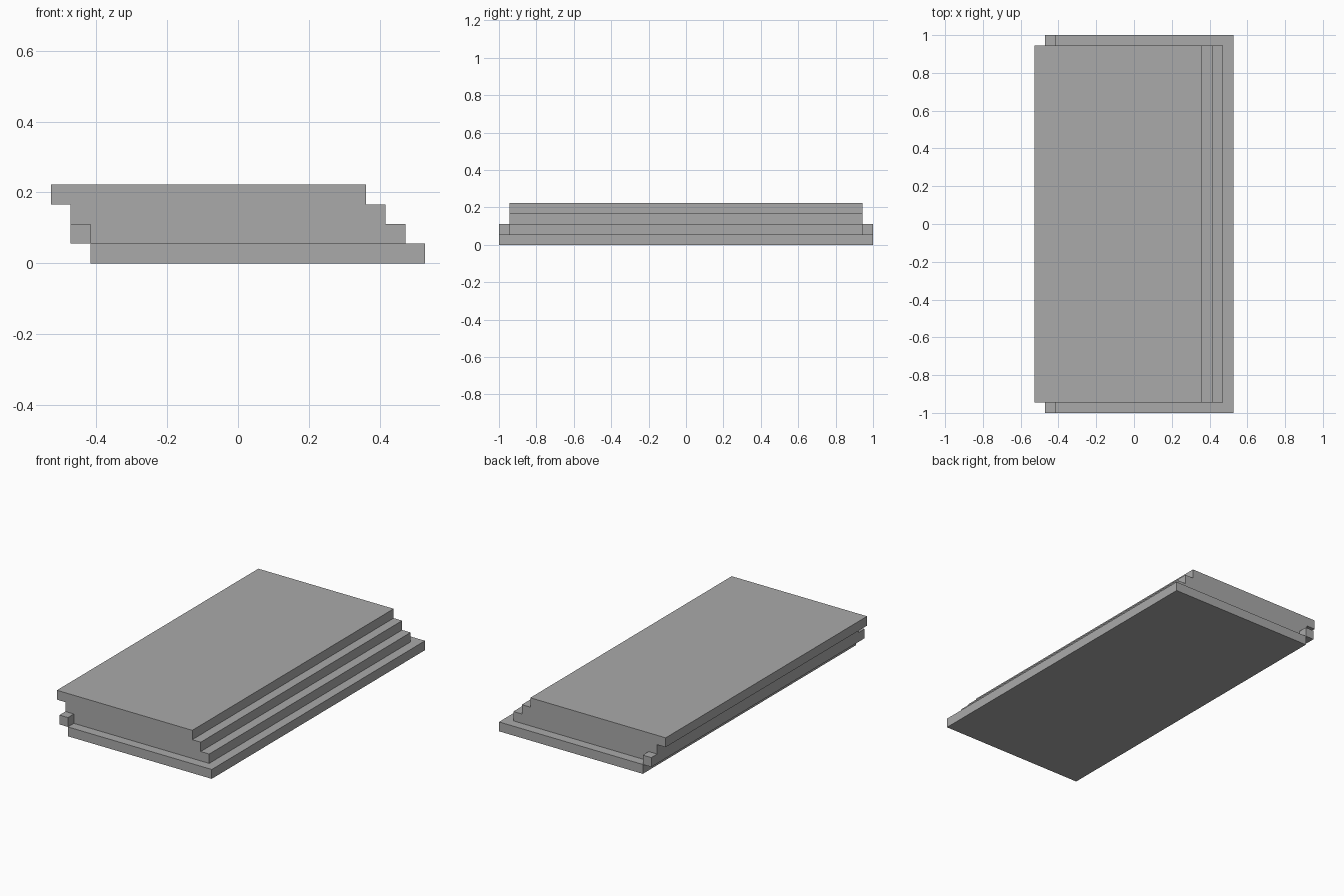
import bpy

# Remove the default cube
cube = bpy.data.objects.get("Cube")
if cube:
    bpy.data.objects.remove(cube, do_unlink=True)

# Single flat grey
GREY = (0.4, 0.4, 0.4, 1.0)
grey = bpy.data.materials.new("plain grey")
grey.use_nodes = True
grey.diffuse_color = GREY
grey.node_tree.nodes["Principled BSDF"].inputs["Base Color"].default_value = GREY

STEP = 1 / 18          # layer height and stair depth
HALF_X = 9.5 * STEP    # half of the overall width
INNER_Y = 1 - STEP     # half length of the upper layers


def extrude_profile(name, profile, y0, y1):
    """Extrude a closed x-z outline along y into a solid."""
    n = len(profile)
    verts = [(x, y, z) for y in (y0, y1) for x, z in profile]
    faces = [tuple(range(n)), tuple(reversed(range(n, 2 * n)))]
    faces += [(i, i + n, (i + 1) % n + n, (i + 1) % n) for i in range(n)]
    mesh = bpy.data.meshes.new(name)
    mesh.from_pydata(verts, [], faces)
    mesh.materials.append(grey)
    obj = bpy.data.objects.new(name, mesh)
    bpy.context.collection.objects.link(obj)
    return obj


def rectangle(x0, x1, z0, z1):
    return [(x0, z0), (x1, z0), (x1, z1), (x0, z1)]


# Full-length base slab
back_x = -HALF_X + 2 * STEP
extrude_profile("base_slab", rectangle(back_x, HALF_X, 0, STEP), -1, 1)

# Stepped upper body: three treads on one side, an overhanging lip on the other
outline = [(-HALF_X + STEP, STEP)]
for level in (1, 2, 3):
    x = HALF_X - level * STEP
    outline += [(x, level * STEP), (x, (level + 1) * STEP)]
outline += [(-HALF_X, 4 * STEP), (-HALF_X, 3 * STEP), (-HALF_X + STEP, 3 * STEP)]
extrude_profile("stepped_body", outline, -INNER_Y, INNER_Y)

# Small corner tabs at both ends
for name, y0, y1 in (("front_tab", -1, -INNER_Y), ("back_tab", INNER_Y, 1)):
    extrude_profile(name, rectangle(-HALF_X + STEP, back_x, STEP, 2 * STEP), y0, y1)
